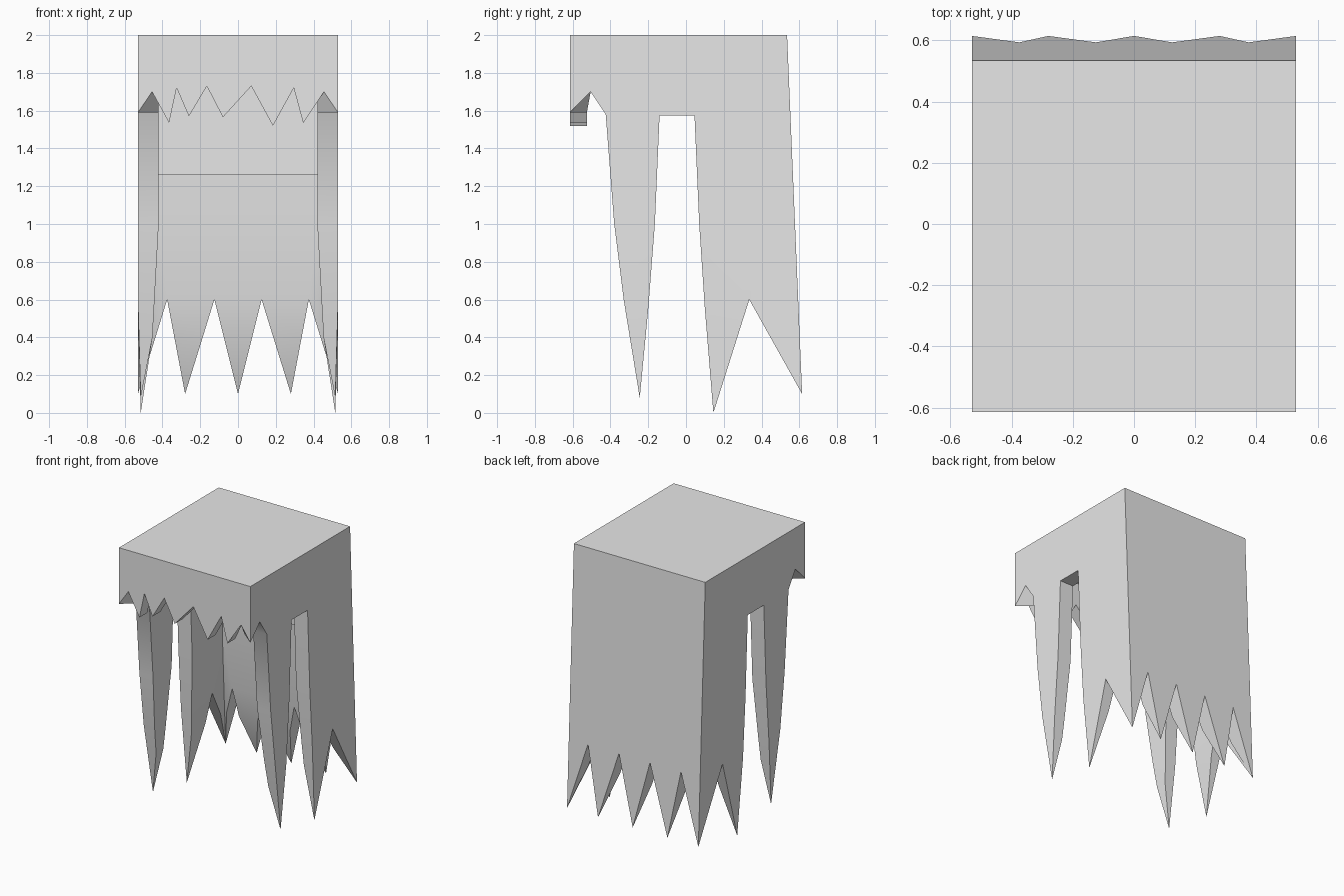
import bpy, bmesh, math
from mathutils import Vector

if "Cube" in bpy.data.objects:
    bpy.data.objects.remove(bpy.data.objects["Cube"])

W, FRONT = 0.53, -0.615          # half width, front plane
WALL, BAND = 0.11, 0.09          # wall and fringe thickness


def back_y(z):
    """The back leans outwards towards the bottom."""
    return 0.535 + (2 - z) * 0.042


def taper(z):
    """Wall thickness, thinning to nothing at the pointed ends."""
    if z >= 1.0:
        return 1.0
    if z >= 0.4:
        return 0.7 + 0.3 * (z - 0.4) / 0.6
    return max(0.0, 0.7 * (z - 0.1) / 0.3)


def inner(co):
    """Push an outer point inwards onto the cavity surface."""
    k = taper(co.z)
    xi = W - WALL * k
    yb = back_y(co.z)
    yi = 0.42 if co.z >= 1 else yb - (back_y(1) - 0.42) * k
    if k == 0:
        return co.copy()
    return Vector((max(-xi, min(xi, co.x)),
                   max(FRONT + BAND, min(yi, co.y)),
                   min(co.z, 1.9)))


# Side profile (y, z): fringe corner, front lock, ear gap, rear lock, back tip
side = [(FRONT, 2), (FRONT, 1.59), (-0.505, 1.70), (-0.425, 1.58), (-0.38, 1.0),
        (-0.33, 0.6), (-0.245, 0.08), (-0.20, 0.55), (-0.165, 1.0),
        (-0.14, 1.575), (0.045, 1.575), (0.07, 1.0), (0.10, 0.55),
        (0.145, 0.0), (0.335, 0.6), (back_y(0.1), 0.1), (back_y(2), 2)]
# Fringe zigzag (x, z)
fringe = [(-W, 2), (-W, 1.59), (-0.455, 1.70), (-0.365, 1.535), (-0.325, 1.72),
          (-0.26, 1.57), (-0.165, 1.73), (-0.08, 1.565), (0.07, 1.73),
          (0.185, 1.52), (0.295, 1.72), (0.345, 1.535), (0.455, 1.70),
          (W, 1.59), (W, 2)]
# Back zigzag (x, z)
back = [(W, 2), (W, 0.1), (0.375, 0.6), (0.28, 0.1), (0.125, 0.6), (0, 0.1),
        (-0.125, 0.6), (-0.28, 0.1), (-0.375, 0.6), (-W, 0.1), (-W, 2)]

bm = bmesh.new()


def panel(points):
    bm.faces.new([bm.verts.new(p) for p in points])


# Outer sheet: sides, fringe, back and crown
for s in (-1, 1):
    panel([(s * (W if z > 0.09 else 0.515), y, z) for y, z in side])
panel([(x, FRONT, z) for x, z in fringe])
panel([(x, back_y(z), z) for x, z in back])
panel([(-W, FRONT, 2), (W, FRONT, 2), (W, back_y(2), 2), (-W, back_y(2), 2)])
bmesh.ops.remove_doubles(bm, verts=bm.verts[:], dist=0.0005)
bmesh.ops.triangulate(bm, faces=bm.faces[:])
for h in (1.0, 0.4):
    bmesh.ops.bisect_plane(bm, geom=bm.verts[:] + bm.edges[:] + bm.faces[:],
                           dist=0.0001, plane_co=(0, 0, h), plane_no=(0, 0, 1))

# Inner sheet and the rim that joins both
outer_faces = bm.faces[:]
rim = [e for e in bm.edges if e.is_boundary]
twin = {v: bm.verts.new(inner(v.co)) for v in bm.verts[:]}
for f in outer_faces:
    bm.faces.new([twin[v] for v in reversed(f.verts)])
for e in rim:
    a, b = e.verts
    bm.faces.new((a, b, twin[b], twin[a]))
bmesh.ops.remove_doubles(bm, verts=bm.verts[:], dist=0.0005)
bmesh.ops.recalc_face_normals(bm, faces=bm.faces[:])

grey = bpy.data.materials.new("light_grey")
grey.diffuse_color = (0.8, 0.8, 0.8, 1)
grey.use_nodes = True
grey.node_tree.nodes["Principled BSDF"].inputs["Base Color"].default_value = grey.diffuse_color


def finish(name, mesh_bm):
    me = bpy.data.meshes.new(name)
    mesh_bm.to_mesh(me)
    mesh_bm.free()
    me.materials.append(grey)
    ob = bpy.data.objects.new(name, me)
    bpy.context.collection.objects.link(ob)
    bpy.ops.object.select_all(action='DESELECT')
    ob.select_set(True)
    bpy.context.view_layer.objects.active = ob
    bpy.ops.object.shade_smooth_by_angle(angle=math.radians(30))
    return ob


finish("hair_shell", bm)

# Thicker upper lining on the inside of the back
lining = bmesh.new()
bmesh.ops.create_cube(lining, size=1)
for v in lining.verts:
    v.co = Vector((v.co.x * 0.86, 0.41 + v.co.y * 0.10, 1.59 + v.co.z * 0.66))
finish("back_lining", lining)
